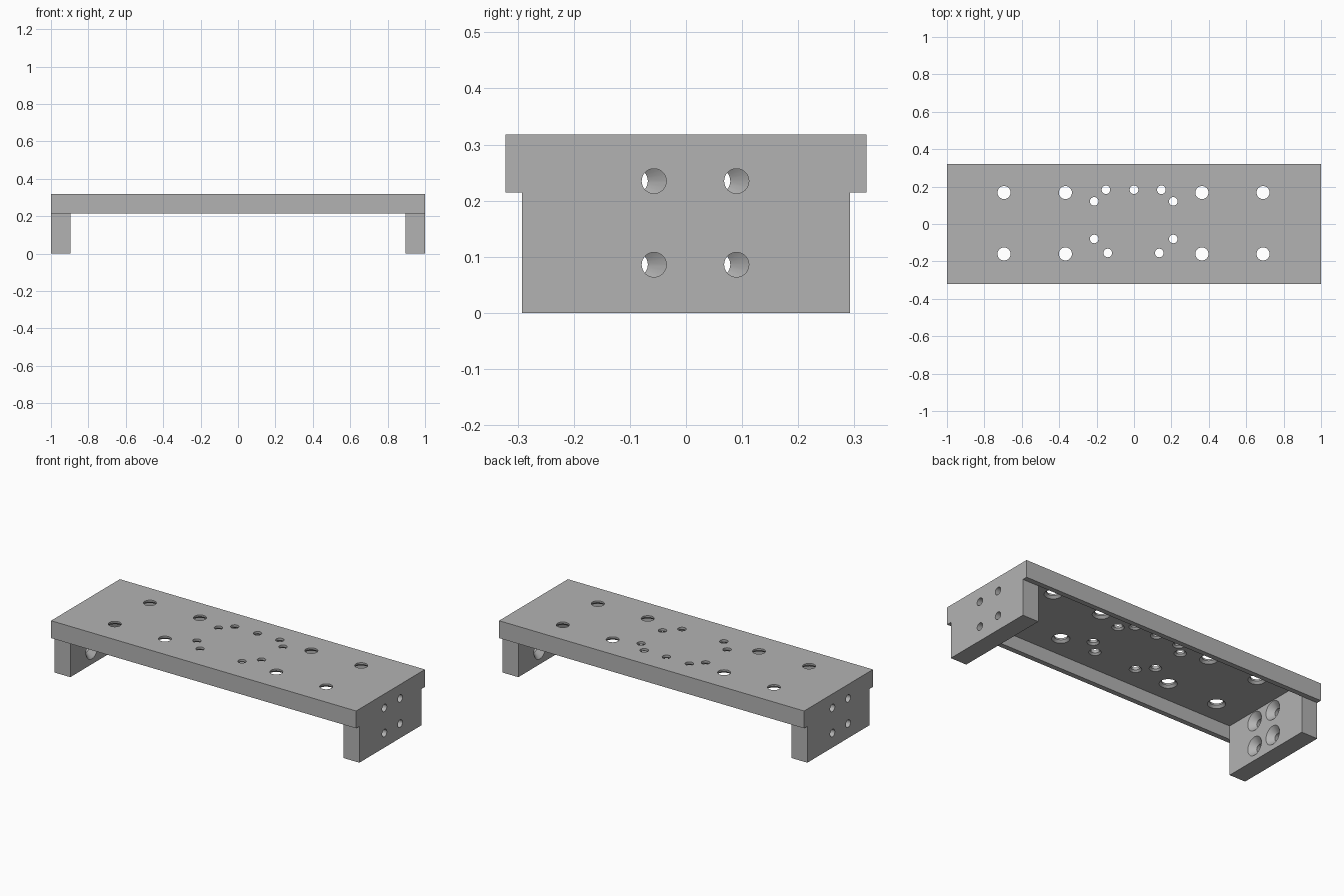
import bpy, bmesh, math
from mathutils import Matrix, Vector

cube = bpy.data.objects.get("Cube")
if cube:
    bpy.data.objects.remove(cube, do_unlink=True)

HALF_L, HALF_W, RAIL = 1.0, 0.322, 0.03
TOP, UNDER, RAIL_Z = 0.318, 0.295, 0.215
LEG_IN = 0.895

grey = bpy.data.materials.new("machined grey")
grey.use_nodes = True
colour = (0.45, 0.45, 0.45, 1)
grey.diffuse_color = colour
grey.node_tree.nodes["Principled BSDF"].inputs["Base Color"].default_value = colour


def make_object(name, bm):
    bmesh.ops.recalc_face_normals(bm, faces=bm.faces)
    mesh = bpy.data.meshes.new(name)
    bm.to_mesh(mesh)
    bm.free()
    mesh.materials.append(grey)
    obj = bpy.data.objects.new(name, mesh)
    bpy.context.collection.objects.link(obj)
    return obj


def extrude_profile(name, profile, x0, x1):
    """Extrude a (y, z) outline along x."""
    bm = bmesh.new()
    face = bm.faces.new([bm.verts.new((x0, y, z)) for y, z in profile])
    new = bmesh.ops.extrude_face_region(bm, geom=[face])["geom"]
    verts = [v for v in new if isinstance(v, bmesh.types.BMVert)]
    bmesh.ops.translate(bm, verts=verts, vec=(x1 - x0, 0, 0))
    return make_object(name, bm)


def add_hole(bm, matrix, radius, sink, depth, sides=32):
    """Countersunk drill shape: wide at local z = 0, straight to the depth."""
    e = 0.008
    rings = []
    for r, z in ((sink + e, -e), (radius, sink - radius), (radius, depth + e)):
        angles = [2 * math.pi * i / sides for i in range(sides)]
        rings.append([bm.verts.new(matrix @ Vector((r * math.cos(a), r * math.sin(a), z)))
                      for a in angles])
    for low, high in zip(rings, rings[1:]):
        for i in range(sides):
            j = (i + 1) % sides
            bm.faces.new((low[i], low[j], high[j], high[i]))
    bm.faces.new(rings[0][::-1])
    bm.faces.new(rings[-1])


def drill(obj, bm):
    """Subtract the drill shapes and bake the result into the part."""
    cutter = make_object("drill_cutter", bm)
    cutter.hide_render = True
    mod = obj.modifiers.new("holes", 'BOOLEAN')
    mod.operation, mod.solver, mod.object = 'DIFFERENCE', 'EXACT', cutter
    bpy.context.view_layer.update()
    graph = bpy.context.evaluated_depsgraph_get()
    mesh = bpy.data.meshes.new_from_object(obj.evaluated_get(graph))
    obj.modifiers.clear()
    obj.data = mesh
    bpy.data.objects.remove(cutter, do_unlink=True)


# Deck: shallow channel with a rail down each long edge
inner = HALF_W - RAIL
deck = extrude_profile("deck", [
    (-HALF_W, RAIL_Z), (-inner, RAIL_Z), (-inner, UNDER), (inner, UNDER),
    (inner, RAIL_Z), (HALF_W, RAIL_Z), (HALF_W, TOP), (-HALF_W, TOP)], -HALF_L, HALF_L)

# Deck holes, countersunk from below
large = [(x, y) for x in (-0.695, -0.367, 0.363, 0.69) for y in (-0.16, 0.168)]
small = [(x, 0.183) for x in (-0.15, 0, 0.146)]
small += [(x, y) for x in (-0.213, 0.21) for y in (-0.08, 0.121)]
small += [(x, -0.155) for x in (-0.14, 0.135)]
drills = bmesh.new()
for holes, radius, sink in ((large, 0.035, 0.048), (small, 0.023, 0.033)):
    for x, y in holes:
        add_hole(drills, Matrix.Translation((x, y, UNDER)), radius, sink, TOP - UNDER)
drill(deck, drills)

# Legs: one end block, repeated by half a turn
parts = [deck]
for name, turn in (("left_leg", 0), ("right_leg", math.pi)):
    leg = extrude_profile(name, [(-inner, 0), (inner, 0), (inner, UNDER), (-inner, UNDER)],
                          LEG_IN, HALF_L)
    drills = bmesh.new()
    for y in (-0.057, 0.09):
        for z in (0.086, 0.235):
            place = Matrix.Translation((LEG_IN, y, z)) @ Matrix.Rotation(math.pi / 2, 4, 'Y')
            add_hole(drills, place, 0.022, 0.055, HALF_L - LEG_IN)
    drill(leg, drills)
    leg.data.transform(Matrix.Rotation(turn, 4, 'Z'))
    parts.append(leg)

# Smooth hole walls, crisp edges
bpy.ops.object.select_all(action='DESELECT')
for part in parts:
    part.select_set(True)
bpy.context.view_layer.objects.active = deck
bpy.ops.object.shade_smooth_by_angle(angle=math.radians(30))
